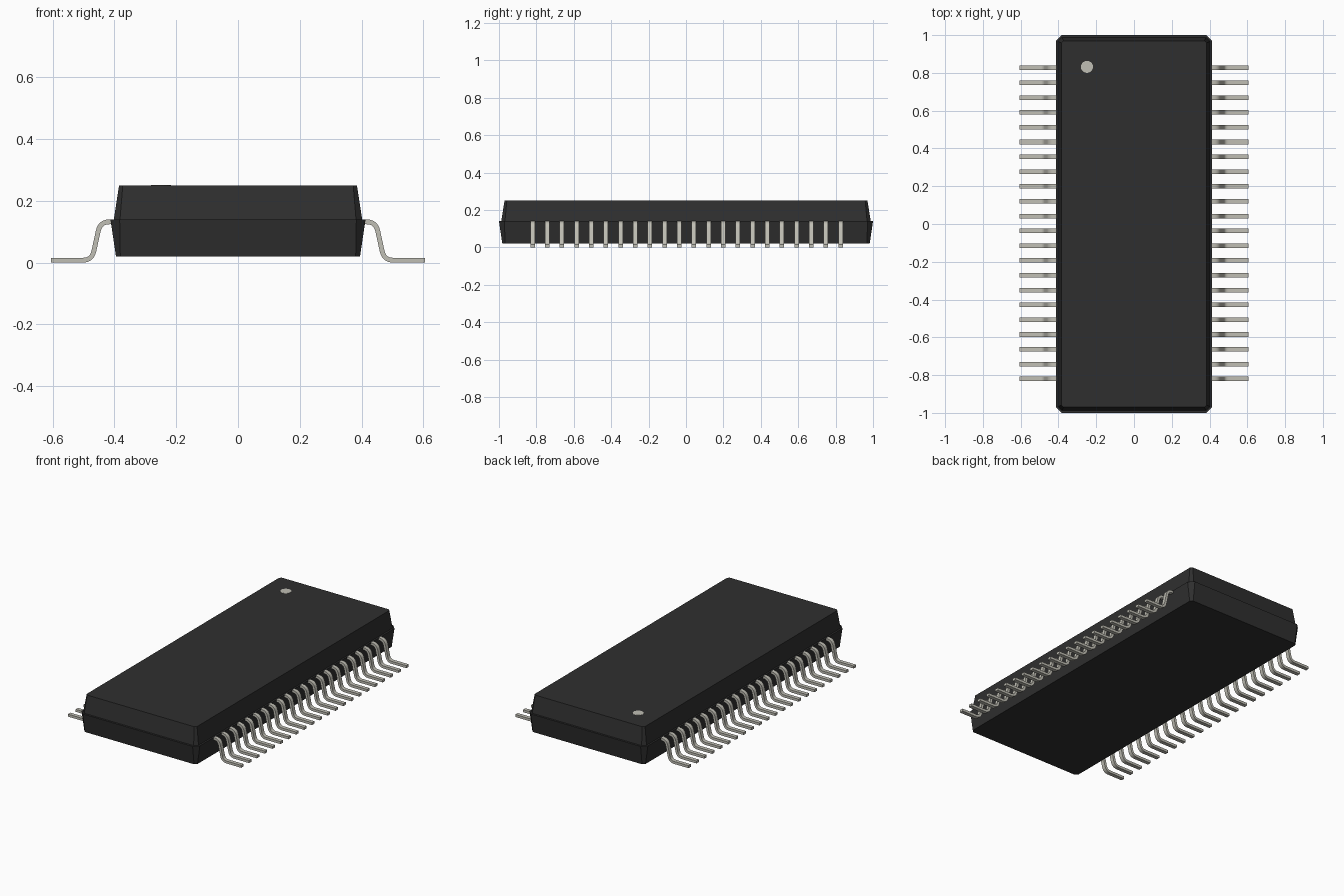
import bpy, bmesh, math
from mathutils import Vector

cube = bpy.data.objects.get("Cube")
if cube:
    bpy.data.objects.remove(cube, do_unlink=True)


def material(name, rgb, roughness=0.6):
    m = bpy.data.materials.new(name)
    m.use_nodes = True
    m.diffuse_color = (*rgb, 1)
    bsdf = m.node_tree.nodes["Principled BSDF"]
    bsdf.inputs["Base Color"].default_value = (*rgb, 1)
    bsdf.inputs["Roughness"].default_value = roughness
    return m


BLACK = material("black plastic", (0.028, 0.028, 0.028))
METAL = material("tinned metal", (0.53, 0.52, 0.46))


def make_object(name, bm, mat):
    bmesh.ops.recalc_face_normals(bm, faces=bm.faces)
    mesh = bpy.data.meshes.new(name)
    bm.to_mesh(mesh)
    bm.free()
    mesh.materials.append(mat)
    ob = bpy.data.objects.new(name, mesh)
    bpy.context.collection.objects.link(ob)
    return ob


def octagon(hx, hy, c):
    """Rectangle with chamfered corners."""
    return [(hx, c - hy), (hx, hy - c), (hx - c, hy), (c - hx, hy),
            (-hx, hy - c), (-hx, c - hy), (c - hx, -hy), (hx - c, -hy)]


# Moulded body: tapered lower half, narrow ledge, tapered upper half
bm = bmesh.new()
rings = []
for hx, hy, c, z in [(0.395, 0.982, 0.014, 0.02), (0.413, 1.0, 0.03, 0.14),
                     (0.402, 0.988, 0.02, 0.14), (0.385, 0.97, 0.012, 0.25)]:
    rings.append([bm.verts.new((x, y, z)) for x, y in octagon(hx, hy, c)])
for a, b in zip(rings, rings[1:]):
    for i in range(8):
        j = (i + 1) % 8
        bm.faces.new((a[i], a[j], b[j], b[i]))
bm.faces.new(rings[0][::-1])
bm.faces.new(rings[-1])
make_object("body", bm, BLACK)

# Round pin-one marker plate on the top face
bm = bmesh.new()
bmesh.ops.create_cone(bm, cap_ends=True, segments=20, radius1=0.032,
                      radius2=0.032, depth=0.004)
marker = make_object("pin_one_marker", bm, METAL)
marker.location = (-0.249, 0.832, 0.2495)


def fillet(points, r, steps=6):
    """Round the inner corners of a polyline."""
    pts = [Vector(p) for p in points]
    out = [pts[0]]
    for a, b, c in zip(pts, pts[1:], pts[2:]):
        p, q = b + (a - b).normalized() * r, b + (c - b).normalized() * r
        for i in range(steps + 1):
            t = i / steps
            out.append(p * (1 - t) ** 2 + b * 2 * t * (1 - t) + q * t * t)
    return out + [pts[-1]]


# Gull-wing lead: flat strip swept along a rounded path
COUNT, PITCH, WIDTH, THICK = 22, 0.0784, 0.024, 0.0155
path = fillet([(0.385, 0.132), (0.446, 0.132), (0.473, THICK / 2),
               (0.605, THICK / 2)], 0.03)
first_y = -PITCH * (COUNT - 1) / 2 + 0.003
bm = bmesh.new()
sections = []
for i, p in enumerate(path):
    d = (path[min(i + 1, len(path) - 1)] - path[max(i - 1, 0)]).normalized()
    n = Vector((-d.y, d.x)) * THICK / 2
    sections.append([bm.verts.new((p.x + s * n.x, first_y + w * WIDTH / 2, p.y + s * n.y))
                     for s, w in ((1, 1), (1, -1), (-1, -1), (-1, 1))])
for a, b in zip(sections, sections[1:]):
    for i in range(4):
        j = (i + 1) % 4
        bm.faces.new((a[i], a[j], b[j], b[i]))
bm.faces.new(sections[0])
bm.faces.new(sections[-1][::-1])
leads = make_object("leads", bm, METAL)

# Smooth bends with sharp strip edges
bpy.ops.object.select_all(action="DESELECT")
bpy.context.view_layer.objects.active = leads
leads.select_set(True)
bpy.ops.object.shade_smooth_by_angle(angle=math.radians(35))

# Row of leads along the body, mirrored to the other side
array = leads.modifiers.new("row", "ARRAY")
array.count = COUNT
array.use_relative_offset = False
array.use_constant_offset = True
array.constant_offset_displace = (0, PITCH, 0)
mirror = leads.modifiers.new("both_sides", "MIRROR")
mirror.use_axis = (True, False, False)
mirror.use_mirror_merge = False
